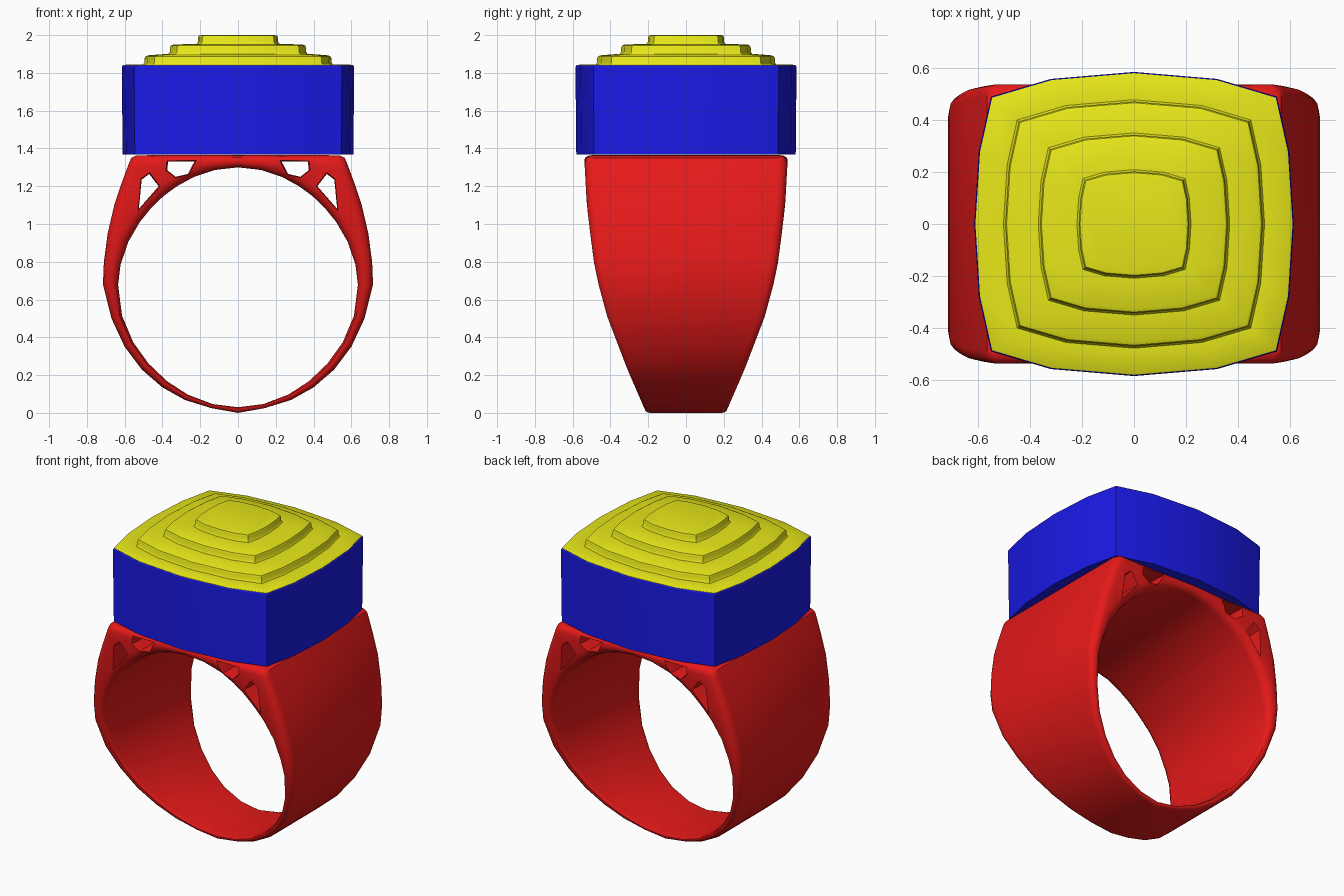
import bpy, bmesh, math

if "Cube" in bpy.data.objects:
    bpy.data.objects.remove(bpy.data.objects["Cube"])


def material(name, rgb):
    m = bpy.data.materials.new(name)
    m.diffuse_color = (*rgb, 1)
    m.use_nodes = True
    m.node_tree.nodes["Principled BSDF"].inputs["Base Color"].default_value = m.diffuse_color
    return m


def make_object(name, bm, mat=None):
    bmesh.ops.recalc_face_normals(bm, faces=bm.faces)
    me = bpy.data.meshes.new(name)
    bm.to_mesh(me)
    bm.free()
    ob = bpy.data.objects.new(name, me)
    bpy.context.collection.objects.link(ob)
    if mat:
        me.materials.append(mat)
    return ob


def loft(bm, rings, closed=False):
    """Skin a list of closed point rings; cap the ends unless closed."""
    vs = [[bm.verts.new(p) for p in r] for r in rings]
    n = len(vs[0])
    pairs = list(zip(vs, vs[1:])) + ([(vs[-1], vs[0])] if closed else [])
    for a, b in pairs:
        for i in range(n):
            j = (i + 1) % n
            bm.faces.new((a[i], a[j], b[j], b[i]))
    if not closed:
        bm.faces.new(vs[0])
        bm.faces.new(vs[-1])


def smooth(ob, angle):
    bpy.ops.object.select_all(action='DESELECT')
    ob.select_set(True)
    bpy.context.view_layer.objects.active = ob
    bpy.ops.object.shade_smooth_by_angle(angle=math.radians(angle))


def interp(table, t):
    for (a, va), (b, vb) in zip(table, table[1:]):
        if t <= b:
            return va + (vb - va) * max(0, t - a) / (b - a)
    return table[-1][1]


red = material("red", (0.8, 0.01, 0.01))
blue = material("blue", (0.01, 0.01, 0.8))
yellow = material("yellow", (0.8, 0.8, 0.01))

# Band: outer half profile, hole radius, and half width by height
CZ = 0.665
half = [(0, 0.0), (0.14, 0.025), (0.28, 0.068), (0.40, 0.135), (0.51, 0.23),
        (0.60, 0.35), (0.67, 0.50), (0.715, 0.68), (0.71, 0.80), (0.69, 0.95),
        (0.655, 1.10), (0.615, 1.22), (0.578, 1.32), (0.565, 1.35), (0.54, 1.363),
        (0.42, 1.365), (0.28, 1.365), (0.14, 1.365), (0, 1.365)]
outline = half + [(-x, z) for x, z in half[-2:0:-1]]
widths = [(0, 0.21), (0.23, 0.31), (0.57, 0.44), (0.81, 0.49), (1.1, 0.525), (1.37, 0.54)]

rings = []
for x, z in outline:
    r_out = math.hypot(x, z - CZ)
    ang = math.atan2(z - CZ, x)
    r_in = 0.635 * (1 - 0.02 * math.sin(2 * ang) ** 2)
    thick = r_out - r_in
    rt, ry = min(0.05, thick * 0.4), min(0.05, thick * 0.7)
    section = []
    # rounded rectangle across the band: four quarter-round corners
    for k, (st, sy) in enumerate([(1, 1), (0, 1), (0, -1), (1, -1)]):
        for s in range(4):
            a = math.radians(90 * k + 30 * s)
            ct = r_in + (thick - rt if st else rt)
            r = ct + rt * math.cos(a)
            pz = CZ + r * math.sin(ang)
            w = interp(widths, pz)
            section.append((r * math.cos(ang), sy * (w - ry) + ry * math.sin(a), pz))
    rings.append(section)
bm = bmesh.new()
loft(bm, rings, closed=True)
band = make_object("ring_band", bm, red)

# Shoulder windows: flared tunnels cut through the band
windows = [[(0.47, 1.265), (0.42, 1.20), (0.525, 1.08), (0.51, 1.235)],
           [(0.37, 1.33), (0.23, 1.332), (0.265, 1.265), (0.33, 1.25), (0.375, 1.285)]]
bm = bmesh.new()
for pts in windows:
    mx = sum(p[0] for p in pts) / len(pts)
    mz = sum(p[1] for p in pts) / len(pts)
    for side in (-1, 1):
        loft(bm, [[(side * (mx + (x - mx) * s), y, mz + (z - mz) * s) for x, z in pts]
                  for y, s in ((-0.6, 1.25), (-0.48, 1), (0.48, 1), (0.6, 1.25))])
cutter = make_object("window_cutter", bm)
cutter.hide_render = True
mod = band.modifiers.new("windows", 'BOOLEAN')
mod.operation = 'DIFFERENCE'
mod.solver = 'EXACT'
mod.object = cutter
bpy.context.view_layer.objects.active = band
bpy.ops.object.modifier_apply(modifier=mod.name)
bpy.data.objects.remove(cutter)
smooth(band, 35)

# Cushion outline shared by the setting and the stepped crown
quarter = [(0.615, 0), (0.597, 0.28), (0.55, 0.49), (0.32, 0.558), (0, 0.585)]
top_half = quarter + [(-x, y) for x, y in quarter[-2::-1]]
cushion = top_half + [(x, -y) for x, y in top_half[-2:0:-1]]


def tier(s, z):
    return [(x * s, y * s, z) for x, y in cushion]


# Blue setting block
bm = bmesh.new()
loft(bm, [tier(0.993, 1.368), tier(1, 1.80), tier(1, 1.832), tier(0.994, 1.838)])
smooth(make_object("setting_block", bm, blue), 25)

# Yellow crown with three rounded steps
levels = [(0.992, 1.83), (0.992, 1.84), (0.985, 1.843)]
for s, z in ((0.805, 1.84), (0.587, 1.897), (0.345, 1.95)):
    levels += [(s + 0.012, z + 0.004), (s, z + 0.014), (s, z + 0.036),
               (s - 0.008, z + 0.047), (s - 0.03, z + 0.053)]
levels[-1] = (levels[-1][0], 2.0)
bm = bmesh.new()
loft(bm, [tier(s, z) for s, z in levels])
smooth(make_object("stepped_crown", bm, yellow), 40)
